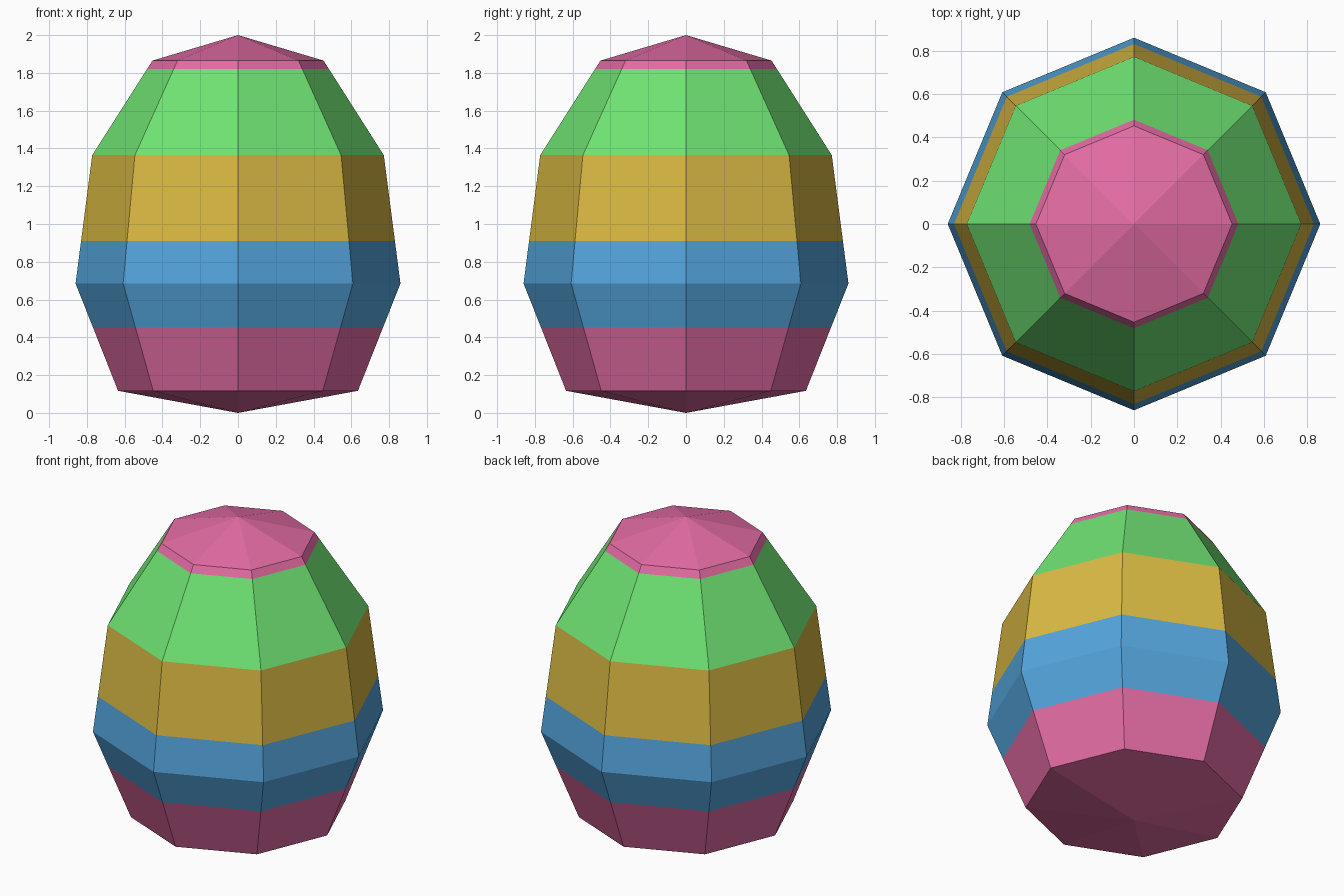
import bpy, bmesh
from math import cos, sin, pi
from mathutils import Vector

cube = bpy.data.objects.get("Cube")
if cube:
    bpy.data.objects.remove(cube, do_unlink=True)


def make_material(name, rgb):
    mat = bpy.data.materials.new(name)
    mat.use_nodes = True
    mat.diffuse_color = (*rgb, 1)
    mat.node_tree.nodes["Principled BSDF"].inputs["Base Color"].default_value = (*rgb, 1)
    return mat


pink = make_material("pink", (0.77, 0.15, 0.37))
blue = make_material("blue", (0.09, 0.38, 0.73))
gold = make_material("gold", (0.71, 0.49, 0.056))
green = make_material("green", (0.16, 0.77, 0.17))

SIDES = 8
PROFILE = [(0.635, 0.117), (0.86, 0.685), (0.772, 1.364), (0.453, 1.865)]  # radius, height
BANDS = [0.455, 0.91, 1.364, 1.82]  # heights where the colour changes
BAND_SLOTS = [0, 1, 2, 3, 0]

# Eight-sided egg: rings of the profile, closed by a point at each end
bm = bmesh.new()
rings = [[bm.verts.new((r * cos(2 * pi * i / SIDES), r * sin(2 * pi * i / SIDES), z))
          for i in range(SIDES)] for r, z in PROFILE]
bottom = bm.verts.new((0, 0, 0))
top = bm.verts.new((0, 0, 2))
for i in range(SIDES):
    j = (i + 1) % SIDES
    bm.faces.new((bottom, rings[0][j], rings[0][i]))
    bm.faces.new((top, rings[-1][i], rings[-1][j]))
    for low, high in zip(rings, rings[1:]):
        bm.faces.new((low[i], low[j], high[j], high[i]))

# Cut the colour bands into the shell
for z in BANDS:
    bmesh.ops.bisect_plane(bm, geom=bm.verts[:] + bm.edges[:] + bm.faces[:],
                           dist=0.0001, plane_co=Vector((0, 0, z)), plane_no=Vector((0, 0, 1)))
bm.normal_update()

# Colour each face by the band it lies in
for face in bm.faces:
    height = face.calc_center_median().z
    face.material_index = BAND_SLOTS[sum(height > z for z in BANDS)]
    face.smooth = False

mesh = bpy.data.meshes.new("striped_egg")
bm.to_mesh(mesh)
bm.free()
for mat in (pink, blue, gold, green):
    mesh.materials.append(mat)
egg = bpy.data.objects.new("striped_egg", mesh)
bpy.context.collection.objects.link(egg)
